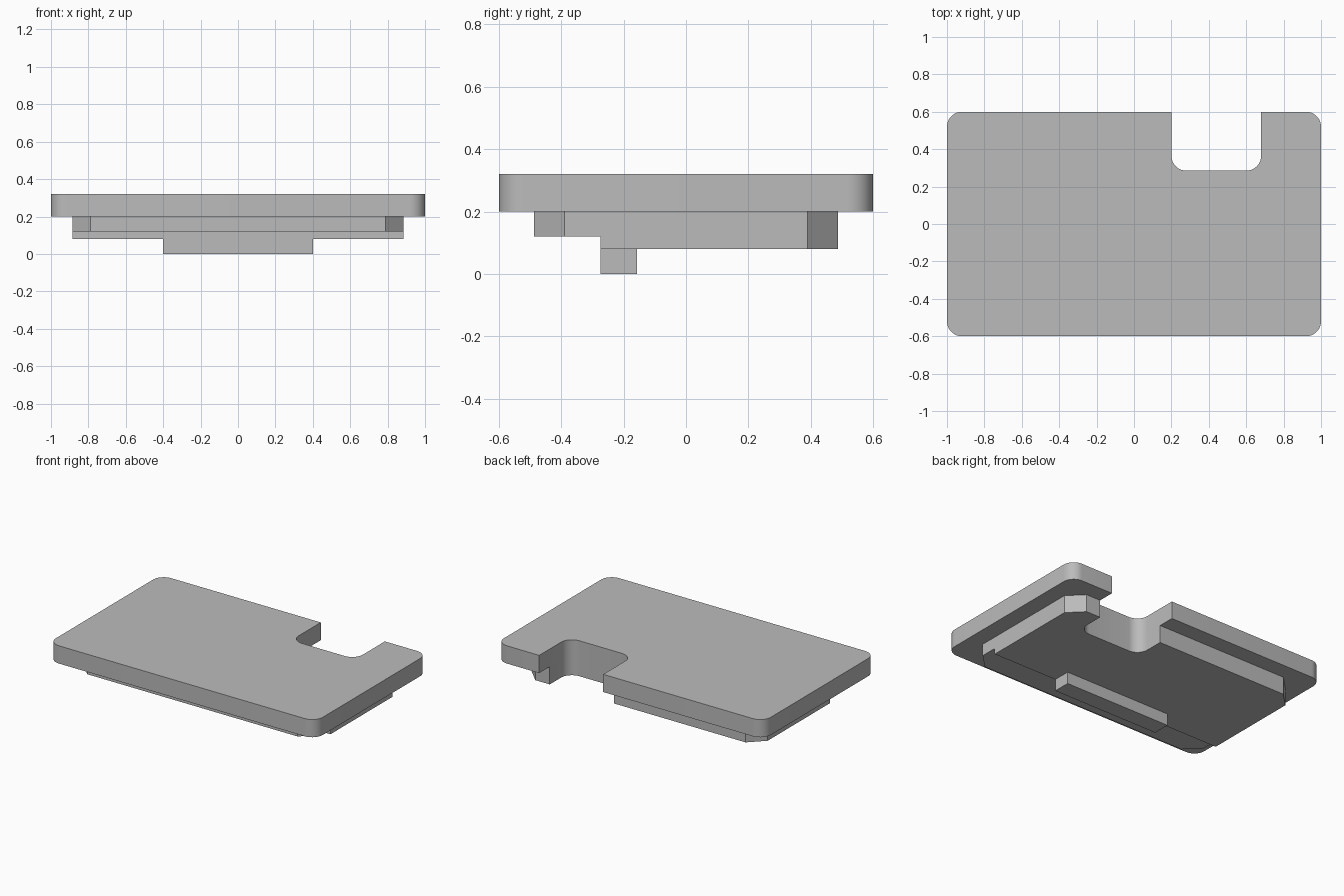
import bpy
import bmesh
import math
from mathutils import Vector

if "Cube" in bpy.data.objects:
    bpy.data.objects.remove(bpy.data.objects["Cube"], do_unlink=True)

grey = bpy.data.materials.new("plain grey")
grey.use_nodes = True
grey.diffuse_color = (0.5, 0.5, 0.5, 1)
grey.node_tree.nodes["Principled BSDF"].inputs["Base Color"].default_value = grey.diffuse_color


def round_corner(prev, here, after, radius, steps):
    """Points replacing a right-angled corner: an arc, or a chamfer if steps is 1."""
    a = (prev - here).normalized() * radius
    b = (after - here).normalized() * radius
    centre = here + a + b
    angles = [math.pi / 2 * i / steps for i in range(steps + 1)]
    return [centre - b * math.cos(t) - a * math.sin(t) for t in angles]


def notched_outline(half_x, half_y, corner, steps):
    """Rectangle with cut corners and the rounded notch in its back edge."""
    left, right, floor = 0.68, 0.2, 0.285
    shape = [(-half_x, -half_y, corner, steps), (half_x, -half_y, corner, steps),
             (half_x, half_y, corner, steps), (left, half_y, 0, 0),
             (left, floor, 0.08, 10), (right, floor, 0.08, 10),
             (right, half_y, 0, 0), (-half_x, half_y, corner, steps)]
    corners = [Vector(s[:2]) for s in shape]
    points = []
    for i, (x, y, radius, n) in enumerate(shape):
        if radius:
            following = corners[(i + 1) % len(corners)]
            points += round_corner(corners[i - 1], corners[i], following, radius, n)
        else:
            points.append(corners[i])
    return points


def extrude_down(bm, face, depth):
    new = bmesh.ops.extrude_face_region(bm, geom=[face])["geom"]
    verts = [g for g in new if isinstance(g, bmesh.types.BMVert)]
    bmesh.ops.translate(bm, verts=verts, vec=(0, 0, -depth))


def slab(outline, top, bottom):
    bm = bmesh.new()
    face = bm.faces.new([bm.verts.new((p.x, p.y, top)) for p in outline])
    new = bmesh.ops.extrude_face_region(bm, geom=[face], use_keep_orig=True)["geom"]
    verts = [g for g in new if isinstance(g, bmesh.types.BMVert)]
    bmesh.ops.translate(bm, verts=verts, vec=(0, 0, bottom - top))
    bmesh.ops.recalc_face_normals(bm, faces=bm.faces[:])
    return bm


def finish(bm, name):
    bmesh.ops.recalc_face_normals(bm, faces=bm.faces[:])
    mesh = bpy.data.meshes.new(name)
    bm.to_mesh(mesh)
    bm.free()
    mesh.materials.append(grey)
    obj = bpy.data.objects.new(name, mesh)
    bpy.context.collection.objects.link(obj)
    bpy.ops.object.select_all(action='DESELECT')
    obj.select_set(True)
    bpy.context.view_layer.objects.active = obj
    bpy.ops.object.shade_smooth_by_angle(angle=math.radians(30))


# Top plate with rounded corners
finish(slab(notched_outline(1, 0.6, 0.08, 10), 0.32, 0.2), "top_plate")

# Chamfered insert, stepped thinner along the front
step_y = -0.275
bm = slab(notched_outline(0.885, 0.487, 0.097, 1), 0.2, 0.12)
bmesh.ops.bisect_plane(bm, geom=bm.verts[:] + bm.edges[:] + bm.faces[:],
                       plane_co=(0, step_y, 0), plane_no=(0, 1, 0))
thick = [f for f in bm.faces
         if f.normal.z < -0.9 and max(v.co.y for v in f.verts) > step_y + 0.1]
for f in thick:
    extrude_down(bm, f, 0.04)
finish(bm, "stepped_insert")

# Locating rib under the insert
rib = [Vector(p) for p in ((-0.4, step_y), (0.4, step_y), (0.4, -0.157), (-0.4, -0.157))]
finish(slab(rib, 0.08, 0), "locating_rib")
